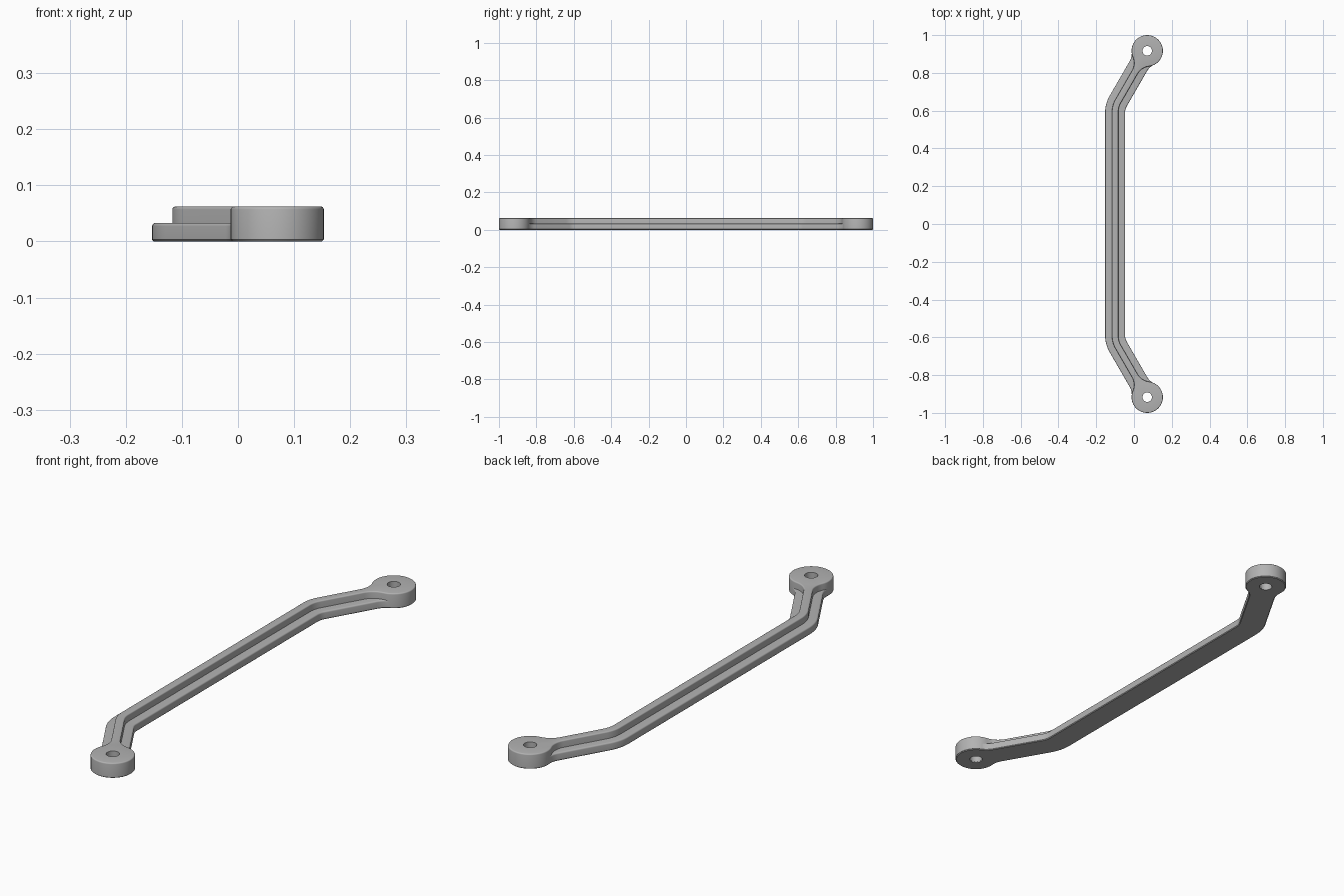
import bpy
import bmesh
from math import sin, cos, tan, atan2, sqrt, radians, degrees

cube = bpy.data.objects.get("Cube")
if cube:
    bpy.data.objects.remove(cube, do_unlink=True)

# Shared layout: a straight run, two bends and a round eye at each end
EYE = (0.07, 0.917)
EYE_R = 0.083
RUN_X = -0.1
TURN = 30
BEND_R = 0.12
FILLET = 0.08
bend_y = EYE[1] - (EYE[0] - RUN_X) / tan(radians(TURN))
BEND = (RUN_X + BEND_R, bend_y - BEND_R * tan(radians(TURN / 2)))

grey = bpy.data.materials.new("plain grey")
grey.use_nodes = True
grey.diffuse_color = (0.45, 0.45, 0.45, 1)
grey.node_tree.nodes["Principled BSDF"].inputs["Base Color"].default_value = (0.45, 0.45, 0.45, 1)


def arc(centre, radius, start, end, steps):
    angles = [radians(start + (end - start) * i / steps) for i in range(steps + 1)]
    return [(centre[0] + radius * cos(a), centre[1] + radius * sin(a)) for a in angles]


def outline(half, eye_r, inset):
    """Closed outline of arm, fillets and eyes, shrunk by inset."""
    reach = eye_r + FILLET
    side = half + FILLET
    spread = degrees(atan2(side, sqrt(reach ** 2 - side ** 2)))
    back = 270 - TURN                      # direction from eye to arm
    left, right = back - spread, back + spread

    def fillet_centre(angle):
        return arc(EYE, reach, angle, angle, 1)[0]

    f = FILLET + inset
    pts = arc(BEND, BEND_R + half - inset, 180, 180 - TURN, 8)
    pts += arc(fillet_centre(left), f, -TURN, left - 180, 10)
    pts += arc(EYE, eye_r - inset, left, right - 360, 48)[1:-1]
    pts += arc(fillet_centre(right), f, right - 180, 180 - TURN, 10)
    pts += arc(BEND, BEND_R - half + inset, 180 - TURN, 180, 8)
    return pts + [(x, -y) for x, y in reversed(pts)]


def add_loop(bm, pts, z):
    verts = [bm.verts.new((x, y, z)) for x, y in pts]
    n = len(verts)
    edges = [bm.edges.new((verts[i], verts[(i + 1) % n])) for i in range(n)]
    return verts, edges


def skin(bm, loops):
    for (low, _), (high, _) in zip(loops, loops[1:]):
        n = len(low)
        for i in range(n):
            j = (i + 1) % n
            bm.faces.new((low[i], low[j], high[j], high[i]))


def rounded_layers(bottom, top, base_cut, radius):
    """Inset and height pairs from the base up to a rounded top edge."""
    layers = [(base_cut, bottom)]
    if base_cut:
        layers.append((0, bottom + base_cut))
    for i in range(5):
        a = radians(90 * i / 4)
        layers.append((radius * (1 - cos(a)), top - radius + radius * sin(a)))
    return layers


def link_part(name, half, eye_r, hole_r, layers):
    bm = bmesh.new()
    walls = [add_loop(bm, outline(half, eye_r, d), z) for d, z in layers]
    skin(bm, walls)
    # Bolt holes through both eyes
    caps = [list(walls[0][1]), list(walls[-1][1])]
    for flip in (1, -1):
        ring = arc((EYE[0], EYE[1] * flip), hole_r, 0, 360, 32)[:-1]
        bore = [add_loop(bm, ring, layers[k][1]) for k in (0, -1)]
        skin(bm, bore)
        for cap, (_, edges) in zip(caps, bore):
            cap.extend(edges)
    # Flat faces above and below
    for cap in caps:
        bmesh.ops.triangle_fill(bm, use_beauty=True, edges=cap, normal=(0, 0, 1))
    bmesh.ops.recalc_face_normals(bm, faces=bm.faces[:])
    mesh = bpy.data.meshes.new(name)
    bm.to_mesh(mesh)
    bm.free()
    mesh.materials.append(grey)
    obj = bpy.data.objects.new(name, mesh)
    bpy.context.collection.objects.link(obj)
    bpy.ops.object.select_all(action='DESELECT')
    obj.select_set(True)
    bpy.context.view_layer.objects.active = obj
    bpy.ops.object.shade_smooth_by_angle(angle=radians(35))
    return obj


# Wide flat bar, then the raised rib that flares into the full-height eyes
link_part("flat_bar", 0.053, EYE_R - 0.0006, 0.0255, rounded_layers(0, 0.033, 0.003, 0.006))
link_part("rib_and_eyes", 0.017, EYE_R, 0.025, rounded_layers(0.003, 0.062, 0, 0.005))
